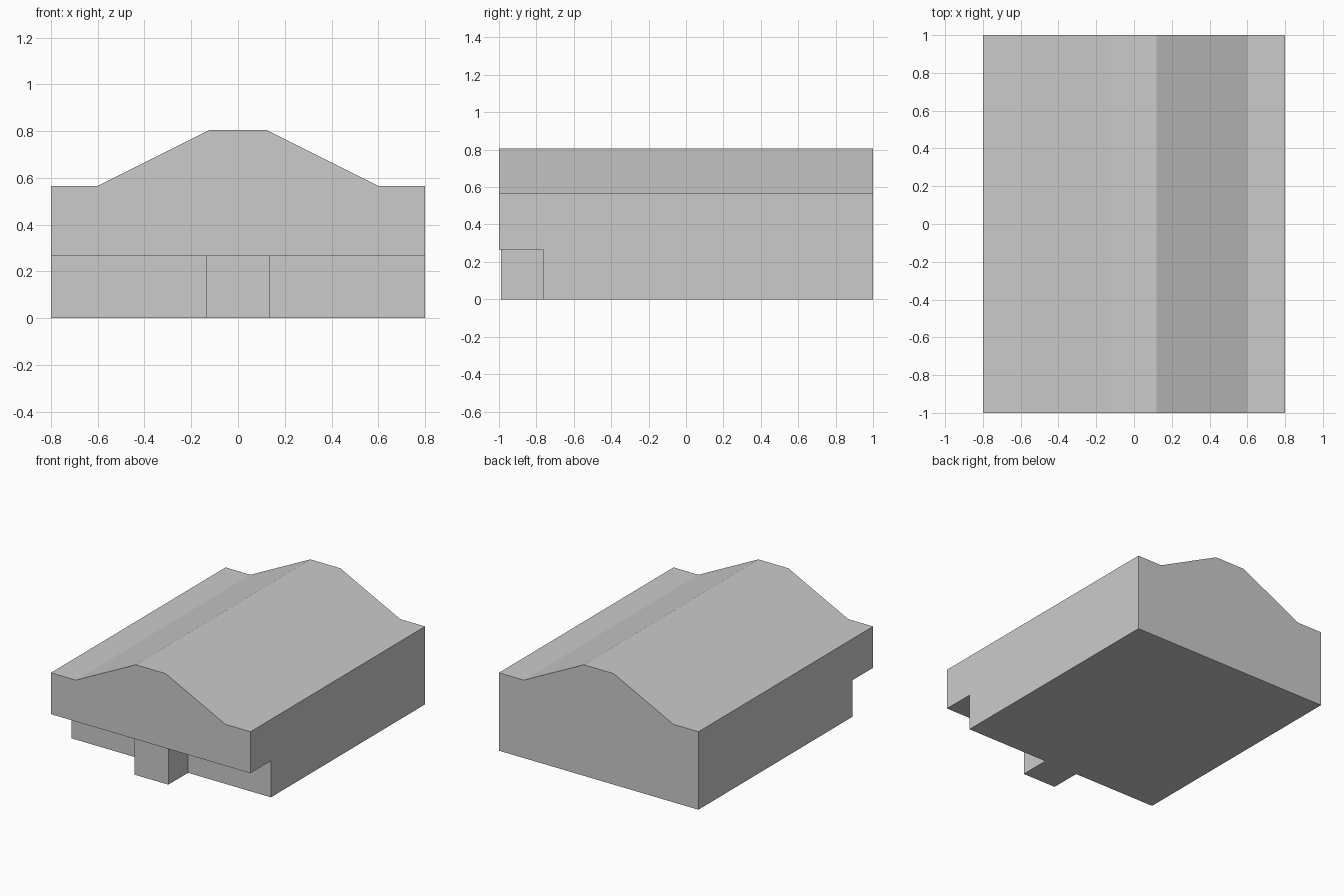
import bpy
import bmesh

if "Cube" in bpy.data.objects:
    bpy.data.objects.remove(bpy.data.objects["Cube"])


def prism(name, profile, y0, y1):
    """Extrude an (x, z) outline along y."""
    bm = bmesh.new()
    face = bm.faces.new([bm.verts.new((x, y0, z)) for x, z in profile])
    out = bmesh.ops.extrude_face_region(bm, geom=[face])
    moved = [v for v in out["geom"] if isinstance(v, bmesh.types.BMVert)]
    bmesh.ops.translate(bm, verts=moved, vec=(0, y1 - y0, 0))
    bmesh.ops.recalc_face_normals(bm, faces=bm.faces)
    mesh = bpy.data.meshes.new(name)
    bm.to_mesh(mesh)
    bm.free()
    obj = bpy.data.objects.new(name, mesh)
    bpy.context.collection.objects.link(obj)
    return obj


def rect(half_width, z0, z1):
    return [(-half_width, z0), (half_width, z0), (half_width, z1), (-half_width, z1)]


# Building: mirrored outline with flat eaves and a flat-topped ridge
right = [(0.8, 0.0), (0.8, 0.565), (0.6, 0.565), (0.12, 0.805)]
outline = right + [(-x, z) for x, z in reversed(right)]
building = prism("building", outline, -1.0, 1.0)

# Recess under the front overhang
cutter = prism("recess_cutter", rect(1.0, -0.2, 0.265), -1.2, -0.765)
cutter.hide_render = True
mod = building.modifiers.new("front_recess", "BOOLEAN")
mod.operation = "DIFFERENCE"
mod.solver = "EXACT"
mod.object = cutter
bpy.context.view_layer.objects.active = building
bpy.ops.object.modifier_apply(modifier=mod.name)
bpy.data.objects.remove(cutter)

# Central pier carrying the overhang
prism("front_pier", rect(0.135, 0.0, 0.265), -0.99, -0.765)
